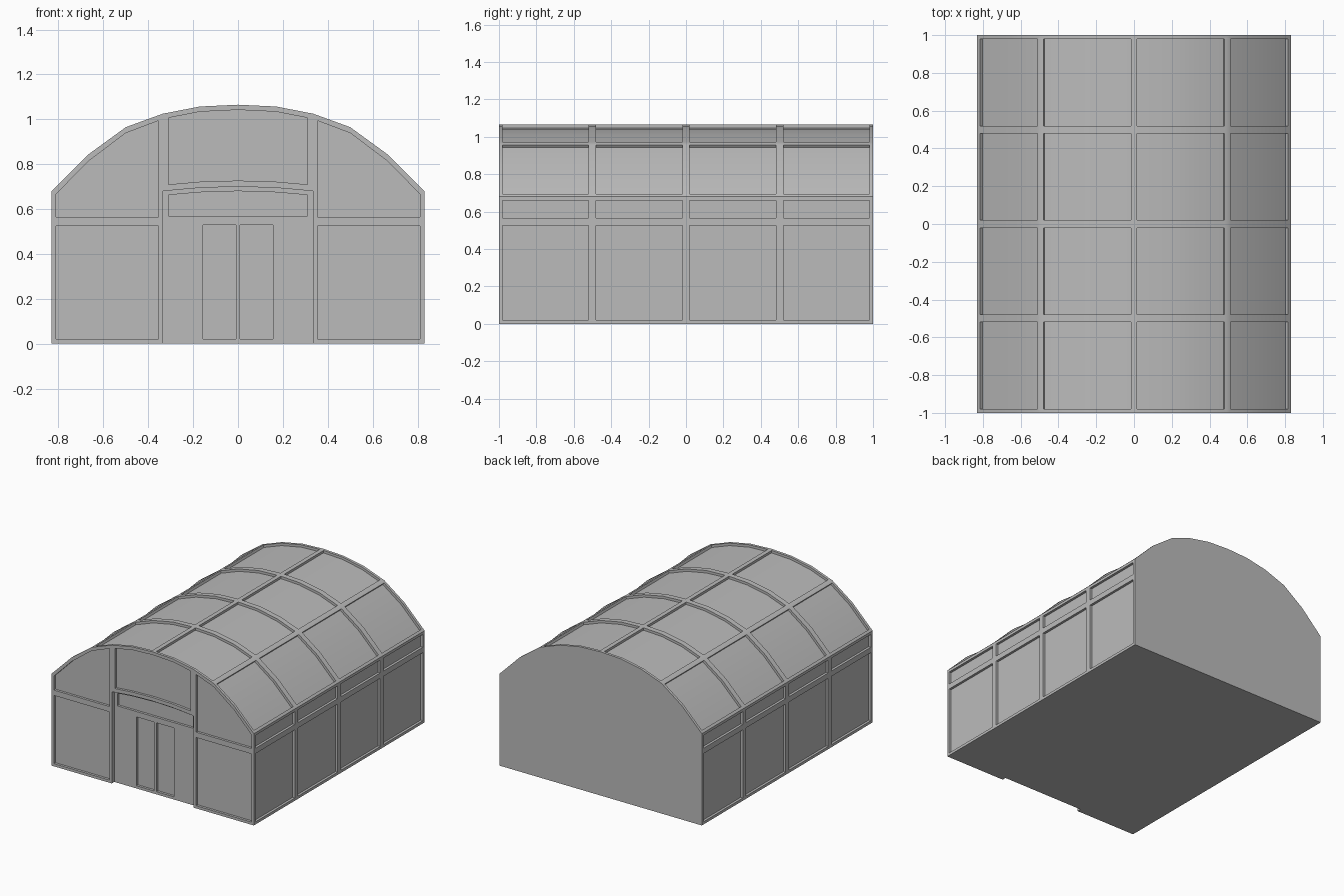
import bpy
import bmesh
import math

if "Cube" in bpy.data.objects:
    bpy.data.objects.remove(bpy.data.objects["Cube"], do_unlink=True)

grey = bpy.data.materials.new("plain grey")
grey.use_nodes = True
COLOUR = (0.5, 0.5, 0.5, 1)
grey.diffuse_color = COLOUR
grey.node_tree.nodes["Principled BSDF"].inputs["Base Color"].default_value = COLOUR

# Roof arch: half profile from ridge to eave, mirrored by symmetry
HALF = [(0, 1.065), (0.17, 1.057), (0.335, 1.025), (0.5, 0.965), (0.665, 0.845), (0.83, 0.68)]
KNOTS = sorted({s * x for x, z in HALF for s in (-1, 1)})
DEPTH = 0.018          # how far panels sit behind the frame


def arch(x):
    x = min(abs(x), 0.83)
    for (xa, za), (xb, zb) in zip(HALF, HALF[1:]):
        if x <= xb:
            return za + (zb - za) * (x - xa) / (xb - xa)
    return HALF[-1][1]


def slope(x):
    e = 0.001
    return (arch(x + e) - arch(x - e)) / (2 * e)


def span(x0, x1):
    return [x0] + [k for k in KNOTS if x0 + 0.005 < k < x1 - 0.005] + [x1]


def shifted(x0, x1, d):
    """Arch points moved by d along the surface normal."""
    pts = []
    for x in span(x0, x1):
        s = slope(x)
        n = math.hypot(s, 1)
        pts.append((x - s * d / n, arch(x) + d / n))
    return pts


def under_arch(x):
    return arch(x) - 0.023 * math.hypot(slope(x), 1)


def bow(top):
    """Shallow curve that peaks at the given height."""
    return lambda x: top - 0.02 * (x / 0.335) ** 2


def flat(z):
    return lambda x: z


def between(x0, x1, low, high):
    xs = span(x0, x1)
    lower = [(x, low(x)) for x in xs] if low(x0) != low((x0 + x1) / 2) else [(x0, low(x0)), (x1, low(x1))]
    upper = [(x, high(x)) for x in xs] if high(x0) != high((x0 + x1) / 2) else [(x0, high(x0)), (x1, high(x1))]
    return lower + upper[::-1]


def prisms(name, items):
    """One mesh made of outlines in x and z, each extruded along y."""
    bm = bmesh.new()
    for outline, y0, y1 in items:
        face = bm.faces.new([bm.verts.new((x, y0, z)) for x, z in outline])
        out = bmesh.ops.extrude_face_region(bm, geom=[face])
        moved = [v for v in out["geom"] if isinstance(v, bmesh.types.BMVert)]
        bmesh.ops.translate(bm, verts=moved, vec=(0, y1 - y0, 0))
    bmesh.ops.recalc_face_normals(bm, faces=bm.faces[:])
    mesh = bpy.data.meshes.new(name)
    bm.to_mesh(mesh)
    bm.free()
    mesh.materials.append(grey)
    obj = bpy.data.objects.new(name, mesh)
    bpy.context.collection.objects.link(obj)
    return obj


def carve(obj, items):
    cutter = prisms("cutter", items)
    cutter.hide_render = True
    bpy.ops.object.select_all(action="DESELECT")
    bpy.context.view_layer.objects.active = obj
    obj.select_set(True)
    mod = obj.modifiers.new("carve", "BOOLEAN")
    mod.operation = "DIFFERENCE"
    mod.solver = "EXACT"
    mod.object = cutter
    bpy.ops.object.modifier_apply(modifier=mod.name)
    bpy.data.objects.remove(cutter, do_unlink=True)


def smooth(obj):
    bpy.ops.object.select_all(action="DESELECT")
    bpy.context.view_layer.objects.active = obj
    obj.select_set(True)
    bpy.ops.object.shade_smooth_by_angle(angle=math.radians(30))


# Vaulted hall
hall = prisms("vaulted_hall", [(between(-0.83, 0.83, flat(0), arch), -1, 1)])

# Entrance opening
carve(hall, [(between(-0.335, 0.335, flat(-0.1), bow(0.7)), -1.1, -0.93)])

# Front panels: central window and side panels
front = [between(-0.31, 0.31, bow(0.727), under_arch)]
for x0, x1 in ((-0.81, -0.355), (0.355, 0.81)):
    front.append(between(x0, x1, flat(0.02), flat(0.525)))
    front.append(between(x0, x1, flat(0.565), under_arch))
panels = [(outline, -1.1, DEPTH - 1) for outline in front]

# Side and roof panels in four bays
for bay in range(4):
    y0 = -0.98 + 0.5 * bay
    y1 = y0 + 0.46
    for x0, x1 in ((-0.9, DEPTH - 0.83), (0.83 - DEPTH, 0.9)):
        for z0, z1 in ((0.02, 0.525), (0.565, 0.66)):
            panels.append((between(x0, x1, flat(z0), flat(z1)), y0, y1))
    for x0, x1 in ((-0.816, -0.512), (-0.48, -0.016), (0.016, 0.48), (0.512, 0.816)):
        outline = shifted(x0, x1, -DEPTH) + shifted(x0, x1, 0.03)[::-1]
        panels.append((outline, y0, y1))
carve(hall, panels)
smooth(hall)

# Entrance wall with transom window and double door
entrance = prisms("entrance_wall", [(between(-0.335, 0.335, flat(0), bow(0.7)), -0.97, -0.93)])
openings = [between(-0.31, 0.31, flat(0.57), bow(0.68)),
            between(-0.155, -0.01, flat(0.02), flat(0.53)),
            between(0.01, 0.155, flat(0.02), flat(0.53))]
carve(entrance, [(outline, -1.1, DEPTH - 0.97) for outline in openings])
smooth(entrance)
